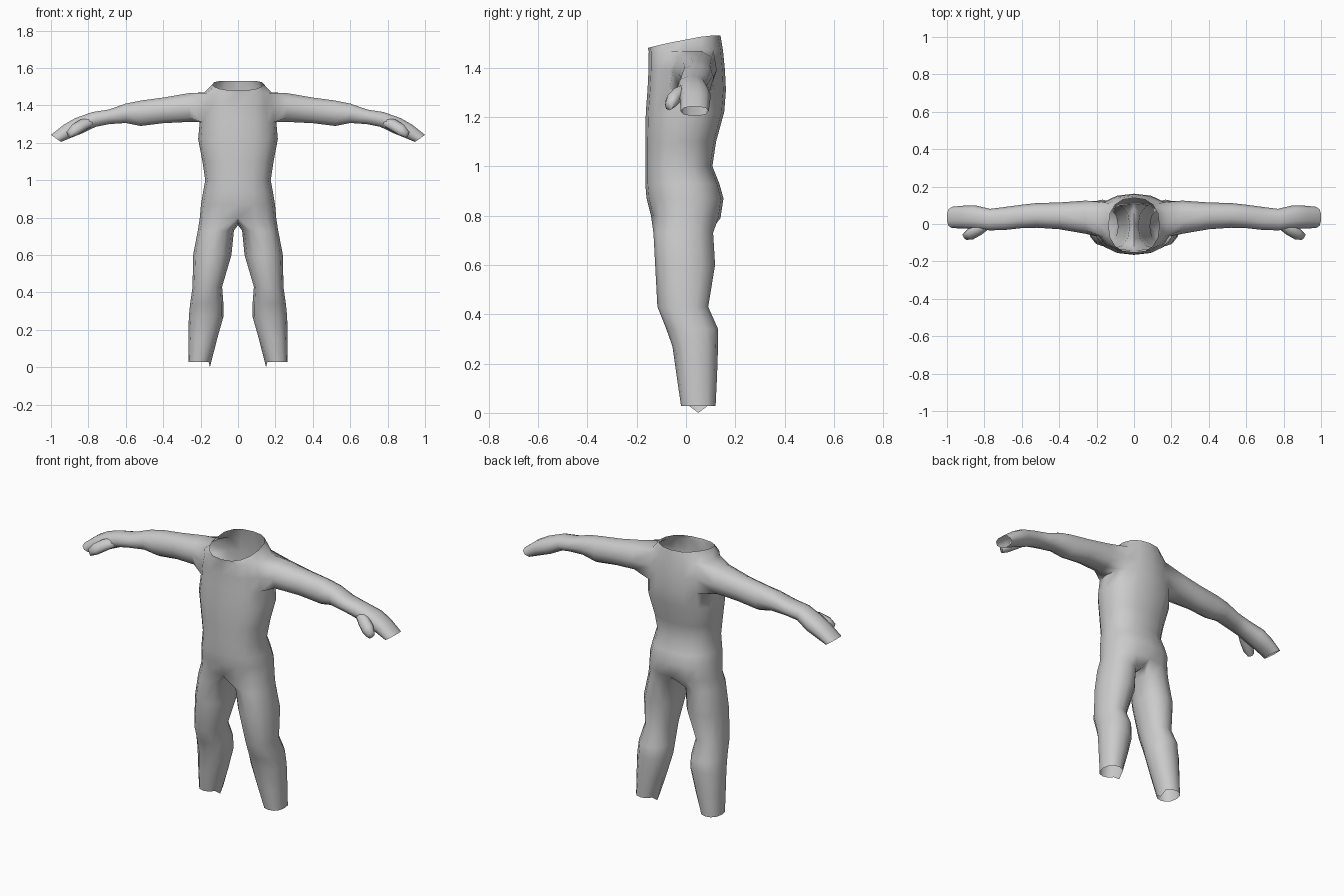
import bpy, bmesh, math

if "Cube" in bpy.data.objects:
    bpy.data.objects.remove(bpy.data.objects["Cube"])

grey = bpy.data.materials.new("plain grey")
grey.diffuse_color = (0.6, 0.6, 0.6, 1)
grey.use_nodes = True
grey.node_tree.nodes["Principled BSDF"].inputs["Base Color"].default_value = grey.diffuse_color


def finish(bm, name, angle=75):
    bmesh.ops.delete(bm, geom=[v for v in bm.verts if not v.link_faces], context='VERTS')
    bmesh.ops.recalc_face_normals(bm, faces=bm.faces)
    me = bpy.data.meshes.new(name)
    bm.to_mesh(me)
    bm.free()
    me.materials.append(grey)
    ob = bpy.data.objects.new(name, me)
    bpy.context.collection.objects.link(ob)
    me.polygons.foreach_set("use_smooth", [True] * len(me.polygons))
    me.set_sharp_from_angle(angle=math.radians(angle))


def bridge(bm, a, b, skip=()):
    n = len(a)
    for j in range(n):
        if j not in skip:
            bm.faces.new((a[j], a[(j + 1) % n], b[(j + 1) % n], b[j]))


def spow(v, p):
    return math.copysign(abs(v) ** p, v)


bm = bmesh.new()

# Torso rings from hips to neck: z front, z back, half width, y front, y back
TORSO = [
    (0.80, 0.79, 0.205, -0.142, 0.140),
    (0.87, 0.87, 0.198, -0.160, 0.152),
    (0.93, 0.93, 0.188, -0.165, 0.135),
    (1.00, 1.00, 0.175, -0.165, 0.107),
    (1.10, 1.10, 0.190, -0.165, 0.122),
    (1.22, 1.22, 0.213, -0.163, 0.155),
    (1.31, 1.31, 0.205, -0.156, 0.162),
    (1.39, 1.39, 0.200, -0.152, 0.158),
    (1.465, 1.47, 0.180, -0.151, 0.150),
    (1.48, 1.53, 0.136, -0.155, 0.140),
]
rings = []
for zf, zb, w, yf, yb in TORSO:
    ring = []
    for k in range(16):
        a = k * math.pi / 8
        t = (1 - math.cos(a)) / 2
        y = (yf + yb) / 2 - (yb - yf) / 2 * spow(math.cos(a), 0.85)
        ring.append(bm.verts.new((w * spow(math.sin(a), 0.85), y,
                                  zf + (zb - zf) * min(1, t * 1.3))))
    rings.append(ring)
for i in range(len(rings) - 1):
    # Leave armholes in the two shoulder rows
    bridge(bm, rings[i], rings[i + 1], (3, 4, 5, 10, 11, 12) if i in (6, 7) else ())

# Arm rings: x, lean of the ring, y front, y back, z bottom, z top
ARM = [
    (0.26, 0.00, -0.052, 0.125, 1.312, 1.466),
    (0.40, 0.00, -0.028, 0.115, 1.305, 1.442),
    (0.52, 0.00, -0.020, 0.112, 1.290, 1.426),
    (0.60, 0.00, -0.022, 0.103, 1.306, 1.410),
    (0.69, 0.00, -0.032, 0.091, 1.300, 1.378),
    (0.77, 0.01, -0.034, 0.081, 1.286, 1.364),
    (0.85, 0.02, -0.028, 0.100, 1.252, 1.332),
    (0.91, 0.02, -0.024, 0.098, 1.228, 1.298),
    (0.973, 0.027, -0.022, 0.092, 1.205, 1.242),
]
SECTION = [(-.78, -.72), (-1, 0), (-.78, .72), (-.3, 1), (.3, 1),
           (.78, .72), (1, 0), (.78, -.72), (.3, -1), (-.3, -1)]
# Leg rings: z, x inner, x outer, y front, y back
LEG = [
    (0.73, 0.022, 0.215, -0.132, 0.110),
    (0.60, 0.035, 0.240, -0.125, 0.118),
    (0.43, 0.085, 0.243, -0.116, 0.090),
    (0.34, 0.078, 0.256, -0.080, 0.130),
    (0.27, 0.078, 0.263, -0.055, 0.130),
    (0.15, 0.112, 0.265, -0.038, 0.126),
    (0.028, 0.150, 0.266, -0.020, 0.120),
]
crotch = [bm.verts.new((0, y, z)) for y, z in ((0.085, 0.765), (0, 0.76), (-0.08, 0.775))]

for s in (1, -1):
    # Arm and hand, joined to the armhole and open at the knuckles
    hole = [(6, 3), (7, 3), (8, 3), (8, 4), (8, 5), (8, 6), (7, 6), (6, 6), (6, 5), (6, 4)]
    prev = [rings[r][k if s > 0 else 16 - k] for r, k in hole]
    for x, lean, yf, yb, zb, zt in ARM:
        ring = [bm.verts.new((s * (x + lean * v), (yf + yb) / 2 + u * (yb - yf) / 2,
                              (zb + zt) / 2 + v * (zt - zb) / 2)) for u, v in SECTION]
        bridge(bm, prev, ring)
        prev = ring

    # Leg, joined to half of the hips and the crotch strip, open at the ankle
    prev = [rings[0][(s * k) % 16] for k in range(9)] + crotch
    for i, (z, xi, xo, yf, yb) in enumerate(LEG):
        ring = []
        for k in range(12):
            a = math.radians(-30 + 30 * k)
            drop = 0.028 if i == len(LEG) - 1 and k == 10 else 0
            ring.append(bm.verts.new((s * ((xi + xo) / 2 + (xo - xi) / 2 * spow(math.sin(a), 0.9)),
                                      (yf + yb) / 2 - (yb - yf) / 2 * spow(math.cos(a), 0.9),
                                      z - drop)))
        bridge(bm, prev, ring)
        prev = ring
finish(bm, "body")

# Thumbs: short tapered tubes, centre x, y, z and radius
THUMB = [(0.78, 0.00, 1.315, 0.024), (0.83, -0.030, 1.295, 0.032),
         (0.875, -0.055, 1.268, 0.032), (0.905, -0.068, 1.245, 0.020)]
for s, side in ((1, "left"), (-1, "right")):
    bm = bmesh.new()
    prev = None
    for x, y, z, r in THUMB:
        ring = []
        for k in range(8):
            a = k * math.pi / 4
            c, d = r * math.cos(a), r * math.sin(a)
            ring.append(bm.verts.new((s * (x + 0.45 * c + 0.4 * d), y + 0.85 * c, z + 0.9 * d)))
        if prev:
            bridge(bm, prev, ring)
        prev = ring
    bm.faces.new(prev)
    finish(bm, side + "_thumb")
